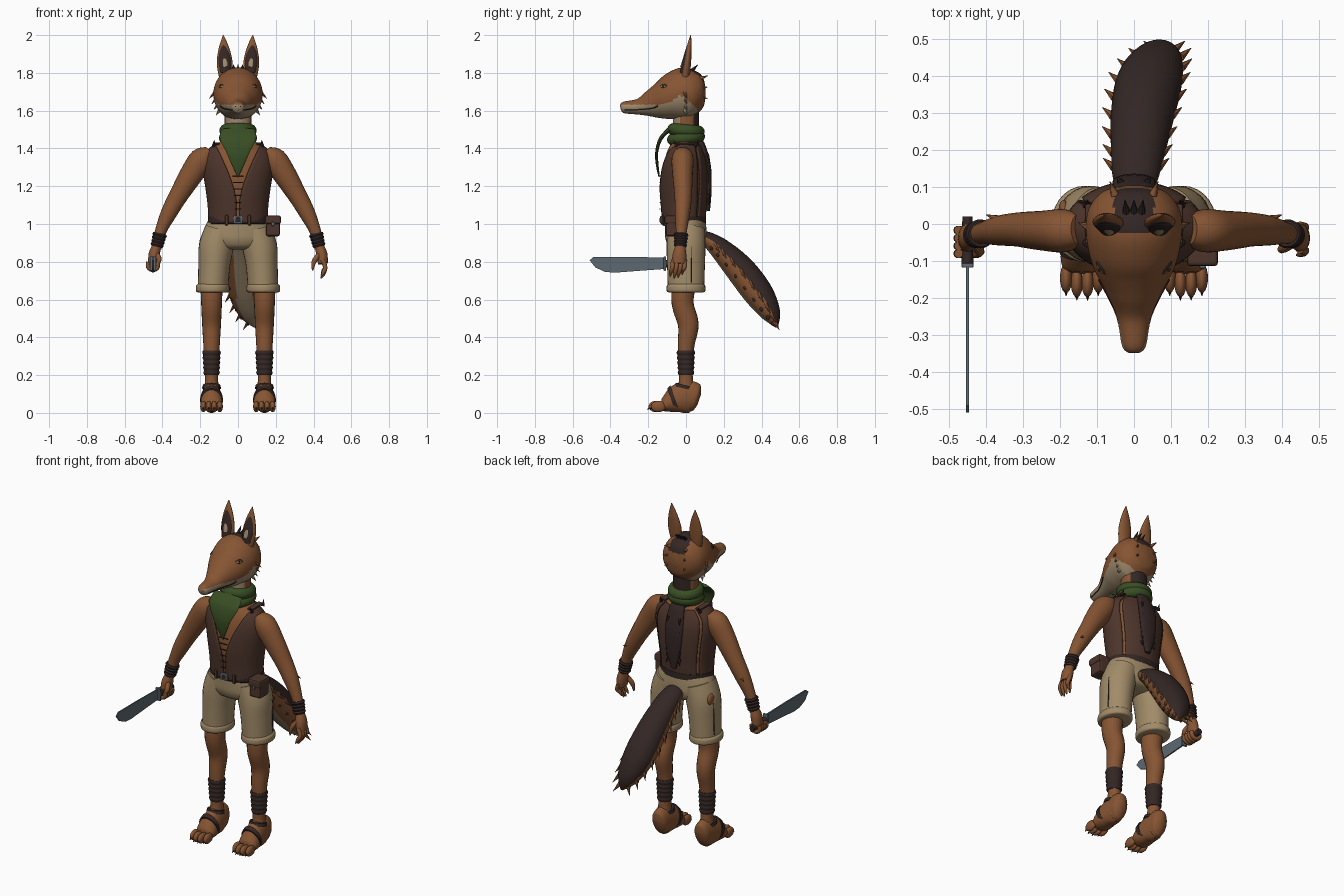
import bpy, bmesh, math, random
from mathutils import Vector, Matrix

random.seed(4)
if "Cube" in bpy.data.objects:
    bpy.data.objects.remove(bpy.data.objects["Cube"])


def material(name, *rgb):
    m = bpy.data.materials.new(name)
    m.use_nodes = True
    m.diffuse_color = (*rgb, 1)
    m.node_tree.nodes["Principled BSDF"].inputs["Base Color"].default_value = (*rgb, 1)
    return m


FUR = material("orange fur", .24, .09, .033)
DARK = material("dark fur and straps", .033, .02, .018)
CREAM = material("cream fur", .34, .25, .15)
CLOTH = material("tan cloth", .36, .26, .14)
VEST = material("brown leather", .075, .036, .025)
GREEN = material("green scarf", .04, .075, .017)
STEEL = material("grey steel", .11, .14, .16)
AMBER = material("amber eye", .4, .17, .03)
X, Y = Vector((1, 0, 0)), Vector((0, 1, 0))


def finish(name, bm, mats, smooth=True, rule=None):
    mats = mats if isinstance(mats, list) else [mats]
    bmesh.ops.recalc_face_normals(bm, faces=bm.faces)
    if rule:
        for f in bm.faces:
            f.material_index = rule(f.calc_center_median(), f.normal)
    me = bpy.data.meshes.new(name)
    bm.to_mesh(me)
    bm.free()
    for m in mats:
        me.materials.append(m)
    ob = bpy.data.objects.new(name, me)
    bpy.context.collection.objects.link(ob)
    if smooth:
        bpy.ops.object.select_all(action='DESELECT')
        ob.select_set(True)
        bpy.context.view_layer.objects.active = ob
        bpy.ops.object.shade_smooth_by_angle(angle=math.radians(50))
    return ob


def spline(pts, k):
    """Catmull-Rom points through rows of x, y, z, radius, radius."""
    out = []
    for i in range(len(pts) - 1):
        a, b, c, d = (pts[min(max(j, 0), len(pts) - 1)] for j in range(i - 1, i + 3))
        for s in range(k):
            t = s / k
            out.append([q + t / 2 * (r - p + t * (2 * p - 5 * q + 4 * r - e + t * (3 * (q - r) + e - p)))
                        for p, q, r, e in zip(a, b, c, d)])
    return out + [list(pts[-1])]


def tube(name, pts, mats, n=20, k=4, arc=None, rule=None, axis=X):
    """Loft ellipses along a path; arc(z, radius) leaves an open panel."""
    bm, rows, path = bmesh.new(), [], spline(pts, k)
    for i, (x, y, z, ra, rb) in enumerate(path):
        t = Vector(path[min(i + 1, len(path) - 1)][:3]) - Vector(path[max(i - 1, 0)][:3])
        t.normalize()
        s = (axis - axis.dot(t) * t).normalized()
        u = t.cross(s)
        lo, hi = arc(z, ra) if arc else (0, math.tau)
        ring = []
        for j in range(n + bool(arc)):
            a = lo + (hi - lo) * j / n
            ring.append(bm.verts.new(Vector((x, y, z)) + s * max(ra, .001) * math.sin(a)
                                     - u * max(rb, .001) * math.cos(a)))
        rows.append(ring)
    for p, q in zip(rows, rows[1:]):
        for j in range(n):
            m = (j + 1) % len(p)
            bm.faces.new((p[j], p[m], q[m], q[j]))
    if not arc:
        bm.faces.new(rows[0])
        bm.faces.new(rows[-1])
    return finish(name, bm, mats, True, rule)


def spike(name, base, tip, r, mat):
    return tube(name, [(*base, r, r), (*tip, 0, 0)], mat, n=7, k=1)


def blob(name, loc, size, mat, turn=0):
    bm = bmesh.new()
    bmesh.ops.create_uvsphere(bm, u_segments=20, v_segments=12, radius=1)
    bm.transform(Matrix.Translation(loc) @ Matrix.Rotation(turn, 4, 'Z') @ Matrix.Diagonal((*size, 1)))
    return finish(name, bm, mat)


def box(name, loc, size, mat, bevel=.006):
    bm = bmesh.new()
    bmesh.ops.create_cube(bm, size=1)
    bm.transform(Matrix.Translation(loc) @ Matrix.Diagonal((*size, 1)))
    ob = finish(name, bm, mat, False)
    mod = ob.modifiers.new("bevel", 'BEVEL')
    mod.width, mod.segments = bevel, 2
    return ob


def wrap(name, p, q, r0, r1, turns, mat=DARK):
    """Bandage made of bulging bands between two points."""
    rows = []
    for i in range(turns * 2 + 1):
        t = i / (turns * 2)
        r = r0 + (r1 - r0) * t + (.005 if i % 2 else 0)
        rows.append((*Vector(p).lerp(Vector(q), t), r, r))
    return tube(name, rows, mat, k=2)


# Head with cream lower muzzle and dark crown
def head_rule(c, n):
    if c.y > -.02 and c.z > 1.75 and abs(c.x) < .055:
        return 2
    line = 1.632 + .045 * math.exp(-((c.y + .03) / .05) ** 2) - .4 * max(0, c.y - .01)
    return 1 if c.z < line and c.y < .06 else 0


tube("head", [(0, -.347, 1.615, .014, .012), (0, -.33, 1.617, .032, .03), (0, -.25, 1.621, .047, .043),
              (0, -.18, 1.638, .077, .076), (0, -.12, 1.655, .108, .104), (0, -.06, 1.675, .125, .13),
              (0, 0, 1.69, .13, .14), (0, .05, 1.695, .118, .118), (0, .09, 1.695, .08, .08),
              (0, .104, 1.695, .02, .02)], [FUR, CREAM, DARK], n=72, k=8, rule=head_rule)
for s in (1, -1):
    blob("eye_rim", (s * .084, -.116, 1.727), (.028, .012, .014), DARK, s * .9)
    blob("eye", (s * .087, -.119, 1.727), (.02, .01, .009), AMBER, s * .9)
    blob("pupil", (s * .092, -.122, 1.727), (.006, .007, .008), DARK, s * .9)
    blob("nostril", (s * .012, -.343, 1.622), (.005, .006, .004), DARK)
    tube("mouth_line", [(s * .03, -.325, 1.603, .003, .003), (s * .045, -.25, 1.605, .003, .003),
                        (s * .078, -.18, 1.612, .003, .003), (s * .095, -.15, 1.625, .003, .003)],
         DARK, n=6, axis=Vector((0, 0, 1)))
    # Ears: outer shell, dark inside and pale patch
    for part, mat, w, dy, lo, hi in (("ear", FUR, 1, 0, 1.77, 2), ("ear_inside", DARK, .82, -.008, 1.8, 1.97),
                                     ("ear_patch", CREAM, .38, -.017, 1.83, 1.93)):
        shape = ((0, .033, .024), (.35, .042, .021), (.7, .028, .014), (1, .002, .002))
        tube(part, [(s * (.066 + .012 * t), -.005 + .03 * t + dy, lo + (hi - lo) * t, a * w, b * w)
                    for t, a, b in shape], mat)
    # Cheek and nape tufts
    for i in range(4):
        z = 1.7 - .03 * i
        spike("cheek_tuft", (s * (.118 - .008 * i), -.01, z), (s * (.152 - .012 * i), .005, z - .035), .013,
              FUR if i < 2 else CREAM)
    for i in range(3):
        spike("nape_tuft", (s * .05, .075, 1.77 - .05 * i), (s * .065, .115, 1.785 - .06 * i), .013, FUR)
for i in range(3):
    spike("crown_tuft", (.02 * (i - 1), .03, 1.81), (.025 * (i - 1), .065, 1.845), .012, DARK)

# Neck and scarf
tube("neck", [(0, 0, 1.42, .08, .075), (0, 0, 1.5, .072, .07), (0, 0, 1.6, .072, .07)], [FUR, CREAM, DARK],
     n=40, rule=lambda c, n: 1 if c.y < -.03 else 2 if c.y > .045 else 0)
for z, r, tilt in ((1.455, .068, .12), (1.495, .066, -.1)):
    bpy.ops.mesh.primitive_torus_add(major_radius=r, minor_radius=.033, major_segments=36,
                                     minor_segments=14, location=(0, 0, z), rotation=(tilt, 0, 0))
    ob = bpy.context.object
    ob.name = "scarf_roll"
    ob.data.materials.append(GREEN)
    bpy.ops.object.shade_smooth_by_angle()
tube("scarf_triangle", [(0, -.09, 1.5, .09, .012), (0, -.135, 1.45, .096, .01), (0, -.155, 1.38, .062, .008),
                        (0, -.152, 1.31, .032, .007), (0, -.142, 1.25, .002, .004)], GREEN)

# Torso under a vest of two front panels and a back panel
body = [(0, -.012, 1, .142, .1), (0, -.012, 1.1, .147, .108), (0, -.012, 1.2, .16, .115),
        (0, -.01, 1.3, .175, .11), (0, -.008, 1.37, .165, .095), (0, -.004, 1.42, .115, .075),
        (0, 0, 1.46, .06, .06)]
tube("torso", body, FUR, n=40)
shell = [(x, y, z, a + .01, b + .01) for x, y, z, a, b in body[:-1]]


def opening(z, r):
    return math.asin(min(.95, (.008 + max(0, z - 1.12) ** 1.4 * .62) / r))


for name, arc in (("vest_left", lambda z, r: (opening(z, r), 2.2)),
                  ("vest_right", lambda z, r: (-opening(z, r), -2.2)),
                  ("vest_back", lambda z, r: (2.3, math.tau - 2.3))):
    mod = tube(name, shell, VEST, arc=arc).modifiers.new("thickness", 'SOLIDIFY')
    mod.thickness, mod.offset = .008, 0
for i in range(6):
    box("vest_lace", (0, -.137, 1.08 + .035 * i), (.03 + .006 * i, .006, .005), DARK, .002)
for s in (1, -1):
    box("shoulder_tab", (s * .115, 0, 1.425), (.035, .11, .012), VEST)
    for y in (-.05, .05):
        spike("shoulder_tuft", (s * .13, y, 1.41), (s * .125, y * 1.3, 1.445), .01, DARK)
tube("back_mane", [(0, .115, 1.07, .015, .012), (0, .119, 1.17, .045, .016), (0, .115, 1.3, .058, .018),
                   (0, .09, 1.4, .05, .018), (0, .07, 1.44, .04, .018)], DARK)
for i in range(7):
    for s in (1, -1):
        z = 1.13 + .04 * i
        spike("mane_tuft", (s * .035, .112, z), (s * .045, .127, z - .035), .01, DARK)

# Belt, buckle and pouch
tube("belt", [(0, -.01, z, .16, .117) for z in (1.005, 1.04)], DARK, n=40, k=1)
box("buckle", (0, -.13, 1.022), (.05, .014, .042), STEEL)
box("buckle_centre", (0, -.135, 1.022), (.03, .012, .024), DARK)
for s in (1, -1):
    box("belt_loop", (s * .06, -.122, 1.02), (.018, .014, .055), VEST)
box("pouch", (.185, -.065, .985), (.075, .085, .1), VEST, .012)
box("pouch_flap", (.185, -.067, 1.022), (.084, .094, .045), VEST, .01)
box("pouch_clasp", (.185, -.116, 1), (.016, .008, .02), STEEL, .003)

# Shorts with rolled cuffs
tube("shorts_hips", [(0, -.005, 1.02, .158, .108), (0, -.002, .97, .18, .11), (0, 0, .92, .188, .108),
                     (0, 0, .88, .15, .09), (0, 0, .865, .08, .05)], CLOTH, n=36)
for s in (1, -1):
    tube("shorts_leg", [(s * .09, 0, .97, .085, .1), (s * .115, 0, .88, .092, .103),
                        (s * .126, 0, .78, .084, .1), (s * .133, 0, .65, .08, .096)], CLOTH, n=28)
    tube("shorts_cuff", [(s * .134, 0, z, r, r + .014) for z, r in
                         ((.638, .078), (.645, .088), (.672, .088), (.682, .08))], CLOTH, n=28, k=3)
    tube("side_seam", [(s * (.209 + d), .03, z, .003, .003) for z, d in
                       ((.69, -.001), (.78, -.003), (.88, -.007))], DARK, n=6)
blob("torn_patch", (-.19, .035, .9), (.014, .03, .034), FUR)

# Legs, bandages and feet
for s in (1, -1):
    x = s * .14
    tube("leg", [(x, -.01, .7, .06, .065), (x, -.018, .58, .055, .058), (x, .012, .47, .05, .055),
                 (x, .002, .37, .044, .045), (x, -.003, .28, .039, .038), (x, 0, .19, .034, .036),
                 (x, 0, .12, .04, .045)], FUR)
    wrap("ankle_bandage", (x, -.001, .33), (x, 0, .2), .045, .038, 5)
    tube("foot", [(x, .07, .07, .015, .03), (x, .055, .075, .042, .07), (x, .02, .085, .048, .085),
                  (x, -.04, .075, .054, .078), (x, -.09, .052, .058, .052), (x, -.12, .038, .05, .032),
                  (x, -.135, .036, .02, .015)], FUR, n=28)
    tube("foot_strap", [(x, -.058, .075, .059, .075), (x, -.078, .068, .061, .065)], DARK, n=28, k=1)
    tube("heel_strap", [(x, -.012, .13, .05, .052), (x, -.008, .148, .046, .048)], DARK, n=28, k=1)
    for i in range(4):
        tx = x + (i - 1.5) * .029
        reach = -.182 + .012 * abs(i - 1.5)
        blob("toe", (tx, reach + .018, .034), (.0165, .04, .03), FUR)
        spike("toe_claw", (tx, reach - .01, .03), (tx, reach - .03, .018), .008, DARK)

    # Arms and wrist bandages
    tube("arm", [(s * .15, -.015, 1.385, .03, .04), (s * .19, -.018, 1.345, .064, .058),
                 (s * .245, -.018, 1.265, .062, .054), (s * .315, -.015, 1.15, .05, .046),
                 (s * .365, -.018, 1.06, .043, .04), (s * .41, -.025, .96, .03, .029),
                 (s * .432, -.03, .87, .026, .027)], FUR, n=24)
    wrap("wrist_bandage", (s * .413, -.026, .95), (s * .43, -.03, .88), .035, .03, 4)
    spike("elbow_tuft", (s * .36, .01, 1.08), (s * .4, .025, 1.06), .014, FUR)
    tube("palm", [(s * .43, -.03, .89, .022, .024), (s * .443, -.034, .84, .03, .036),
                  (s * .45, -.038, .79, .026, .038)], FUR)

# Open left hand
for i in range(4):
    y, drop = -.068 + .021 * i, (.01, 0, .004, .02)[i]
    tube("finger", [(.448, y, .81, .012, .012), (.462, y - .004, .77, .012, .012),
                    (.452, y - .012, .735 + drop, .01, .01), (.44, y - .016, .712 + drop, .003, .003)], FUR, n=10)
tube("thumb", [(.43, -.05, .84, .014, .014), (.402, -.066, .8, .013, .013), (.395, -.072, .755, .004, .004)], FUR, n=10)

# Right fist holding a broad blade
for i in range(4):
    y = -.08 + .021 * i
    tube("gripping_finger", [(-.45 + .028 * math.cos(a), y, .785 + .028 * math.sin(a), .012, .012)
                             for a in (2.6, 3.6, 4.6, 5.6, 6.6)], FUR, n=10, axis=Y)
tube("gripping_thumb", [(-.43, -.05, .84, .014, .014), (-.417, -.075, .81, .013, .013),
                        (-.435, -.085, .78, .006, .006)], FUR, n=10)
tube("blade_handle", [(-.45, .02, .785, .014, .018), (-.45, -.05, .788, .015, .017), (-.45, -.115, .79, .016, .02)], DARK)
box("blade_guard", (-.45, -.112, .79), (.032, .012, .075), STEEL, .003)
bm = bmesh.new()
edge = [(-.11, .762), (-.11, .822), (-.3, .826), (-.49, .826), (-.51, .808), (-.48, .77), (-.43, .747),
        (-.38, .742), (-.25, .752)]
face = bm.faces.new([bm.verts.new((-.454, y, z)) for y, z in edge])
moved = bmesh.ops.extrude_face_region(bm, geom=[face])["geom"]
bmesh.ops.translate(bm, vec=(.008, 0, 0), verts=[v for v in moved if isinstance(v, bmesh.types.BMVert)])
finish("blade", bm, STEEL, False)

# Bushy tail: dark on top, fur at the sides, pale underneath
tail = [(0, .06, .94, .035, .03), (.003, .12, .915, .06, .042), (.01, .19, .86, .072, .06),
        (.022, .29, .755, .085, .078), (.042, .385, .63, .088, .078), (.07, .45, .525, .062, .052),
        (.09, .48, .455, .008, .008)]
up = Vector((0, .65, .76))
tube("tail", tail, [FUR, DARK, CREAM], n=40, k=6,
     rule=lambda c, n: 1 if n.dot(up) > .1 else 2 if n.dot(up) < -.88 else 0)
for x, y, z, r, q in spline(tail, 2)[3:-1]:
    for s in (1, -1):
        spike("tail_tuft", (x + s * (r - .008), y, z), (x + s * (r + .022), y + .025, z - .045), .013, FUR)
        spot = Vector((x + s * r * .85, y, z)) - up * q * .5
        blob("tail_spot", spot, (.006, .011, .011), DARK)
